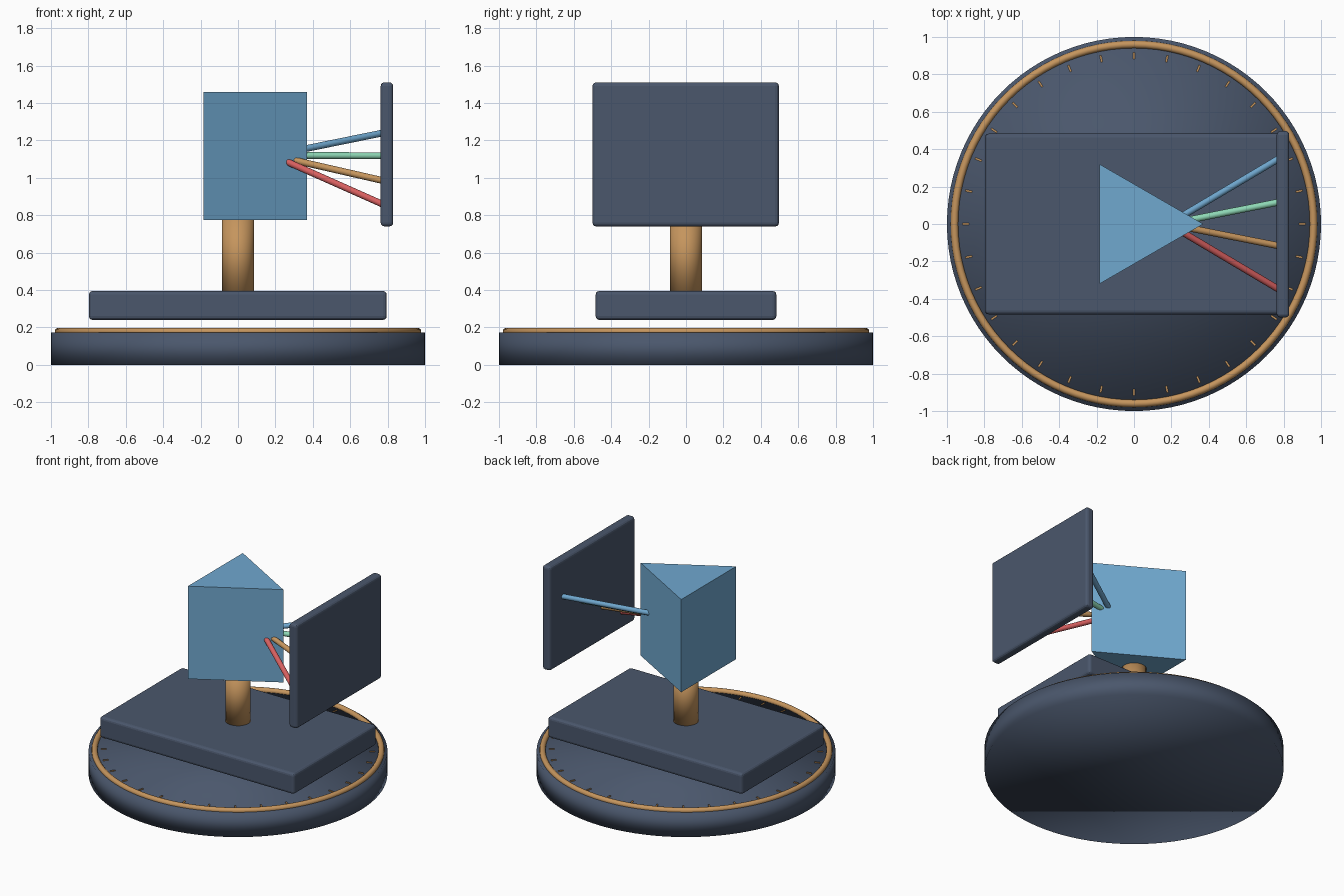
import bpy, math
from mathutils import Vector

if "Cube" in bpy.data.objects:
    bpy.data.objects.remove(bpy.data.objects["Cube"])


def material(name, rgb):
    m = bpy.data.materials.new(name)
    m.diffuse_color = (*rgb, 1)
    m.use_nodes = True
    m.node_tree.nodes["Principled BSDF"].inputs["Base Color"].default_value = m.diffuse_color
    return m


navy = material("slate_navy", (0.069, 0.095, 0.15))
brass = material("brass", (0.56, 0.30, 0.11))
blue = material("glass_blue", (0.162, 0.392, 0.624))
green = material("mint_green", (0.27, 0.68, 0.46))
red = material("coral_red", (0.68, 0.115, 0.115))


def finish(name, mat, smooth=False):
    ob = bpy.context.object
    ob.name = name
    ob.data.materials.append(mat)
    if smooth:
        bpy.ops.object.shade_smooth()
    return ob


def cylinder(name, mat, radius, z0, z1, sides):
    bpy.ops.mesh.primitive_cylinder_add(vertices=sides, radius=radius, depth=z1 - z0,
                                        location=(0, 0, (z0 + z1) / 2))
    return finish(name, mat)


def box(name, mat, lo, hi, bevel=0.0, turn=0.0):
    lo, hi = Vector(lo), Vector(hi)
    bpy.ops.mesh.primitive_cube_add(size=1, location=(lo + hi) / 2)
    bpy.context.object.scale = hi - lo
    bpy.ops.object.transform_apply(location=False, rotation=False, scale=True)
    ob = finish(name, mat)
    if bevel:
        mod = ob.modifiers.new("soft_edges", 'BEVEL')
        mod.width = bevel
        mod.segments = 3
    return ob


def rod(name, mat, start, end, radius):
    start, end = Vector(start), Vector(end)
    d = end - start
    bpy.ops.mesh.primitive_cylinder_add(vertices=16, radius=radius, depth=d.length,
                                        location=(start + end) / 2)
    ob = finish(name, mat)
    ob.rotation_euler = d.to_track_quat('Z', 'Y').to_euler()
    bpy.ops.object.shade_smooth_by_angle()


# Round base with soft shading running over its rim
cylinder("round_base", navy, 1.0, 0, 0.173, 96)
bpy.ops.object.shade_smooth()

# Graduated brass ring
bpy.ops.mesh.primitive_torus_add(major_radius=0.96, minor_radius=0.02, major_segments=96,
                                 minor_segments=12, location=(0, 0, 0.178))
finish("dial_ring", brass, True)

# Degree marks around the dial
for i in range(32):
    a = i * math.tau / 32
    tick = box("degree_mark", brass, (-0.018, -0.005, 0.168), (0.018, 0.005, 0.178))
    tick.location.x, tick.location.y = 0.9 * math.cos(a), 0.9 * math.sin(a)
    tick.rotation_euler.z = a

# Turntable slab and pillar
box("table_slab", navy, (-0.797, -0.483, 0.24), (0.795, 0.483, 0.395), 0.02)
cylinder("pillar", brass, 0.085, 0.38, 0.79, 32)
bpy.ops.object.shade_smooth()

# Triangular prism with one edge facing the screen
prism = cylinder("prism", blue, 0.37, 0.775, 1.46, 3)
prism.rotation_euler.z = -math.pi / 2

# Projection screen
box("screen", navy, (0.763, -0.5, 0.74), (0.83, 0.497, 1.51), 0.02)

# Four rays fanning out from inside the prism to the screen
for name, mat, y, z in (("blue_ray", blue, 0.35, 1.24), ("green_ray", green, 0.117, 1.118),
                        ("amber_ray", brass, -0.117, 0.985), ("red_ray", red, -0.35, 0.858)):
    rod(name, mat, (0.185, 0, 1.12), (0.775, y, z), 0.018)
